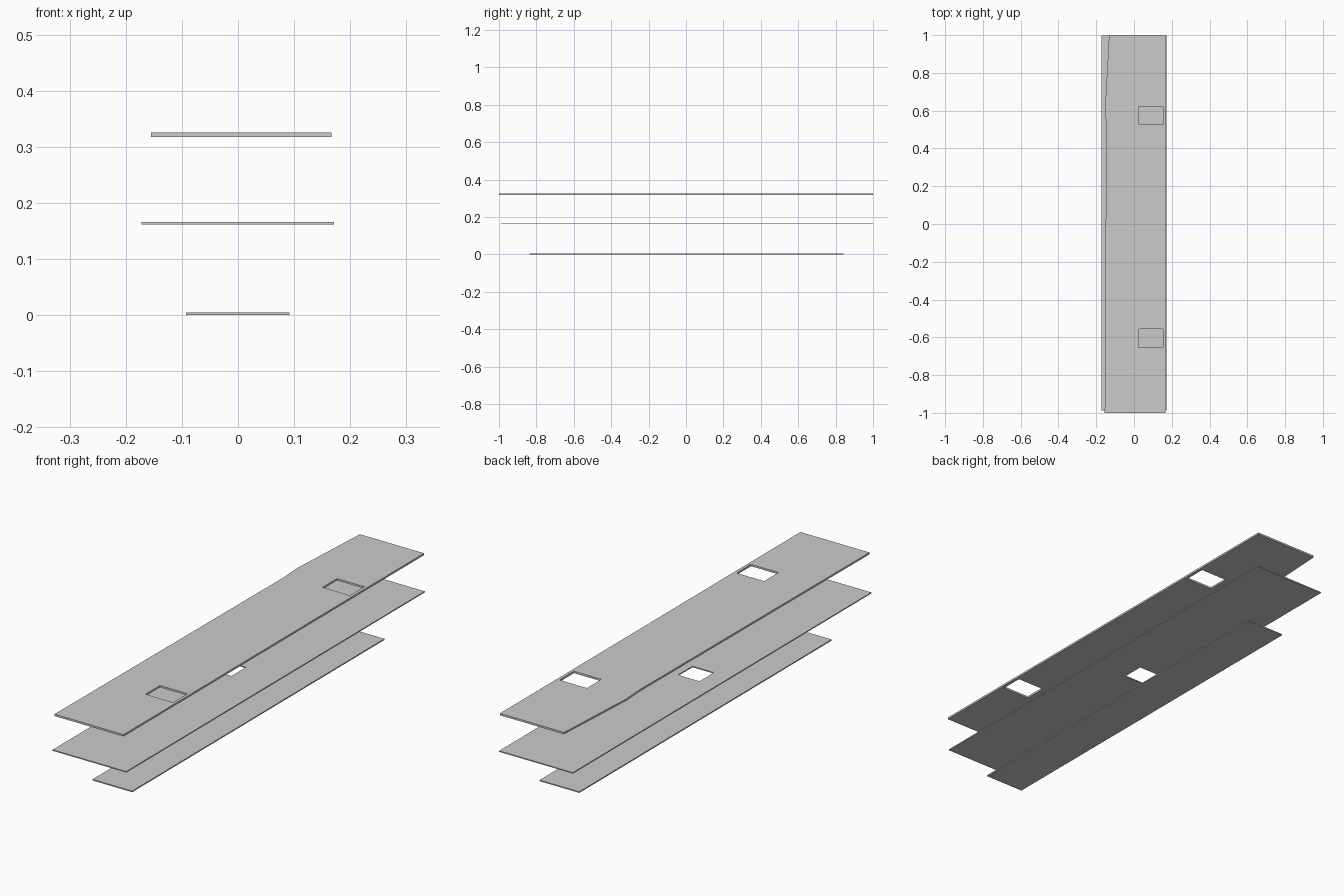
import bpy, bmesh

if "Cube" in bpy.data.objects:
    bpy.data.objects.remove(bpy.data.objects["Cube"])


def rect(x0, x1, y0, y1):
    return [(x0, y0), (x1, y0), (x1, y1), (x0, y1)]


def plate(name, z0, z1, outline, holes=()):
    """Flat plate: filled 2D profile with cut-outs, extruded from z0 to z1."""
    curve = bpy.data.curves.new(name + "_profile", 'CURVE')
    curve.dimensions = '2D'
    curve.fill_mode = 'BOTH'
    curve.extrude = (z1 - z0) / 2
    for loop in [outline, *holes]:
        spline = curve.splines.new('POLY')
        spline.points.add(len(loop) - 1)
        for point, (x, y) in zip(spline.points, loop):
            point.co = (x, y, 0, 1)
        spline.use_cyclic_u = True
    helper = bpy.data.objects.new(name + "_profile", curve)
    bpy.context.collection.objects.link(helper)
    deps = bpy.context.evaluated_depsgraph_get()
    mesh = bpy.data.meshes.new_from_object(helper.evaluated_get(deps))
    bpy.data.objects.remove(helper)
    bpy.data.curves.remove(curve)

    # weld caps to walls, flat faces
    bm = bmesh.new()
    bm.from_mesh(mesh)
    bmesh.ops.remove_doubles(bm, verts=bm.verts, dist=1e-5)
    bmesh.ops.recalc_face_normals(bm, faces=bm.faces)
    for f in bm.faces:
        f.smooth = False
    bm.to_mesh(mesh)
    bm.free()
    mesh.name = name
    obj = bpy.data.objects.new(name, mesh)
    obj.location.z = (z0 + z1) / 2
    bpy.context.collection.objects.link(obj)
    return obj


# bottom plate
plate("bottom_plate", 0.0, 0.005, rect(-0.093, 0.092, -0.836, 0.843))

# middle plate with one square cut-out
plate("middle_plate", 0.162, 0.1665, rect(-0.172, 0.171, -0.988, 0.999),
      [rect(-0.095, 0.005, -0.05, 0.046)])

# top plate with a tapered left edge and two cut-outs
plate("top_plate", 0.3175, 0.3255,
      [(-0.155, -1), (0.167, -1), (0.167, 1), (-0.132, 1),
       (-0.153, 0.615), (-0.147, 0.515)],
      [rect(0.026, 0.154, y, y + 0.096) for y in (0.526, -0.653)])
